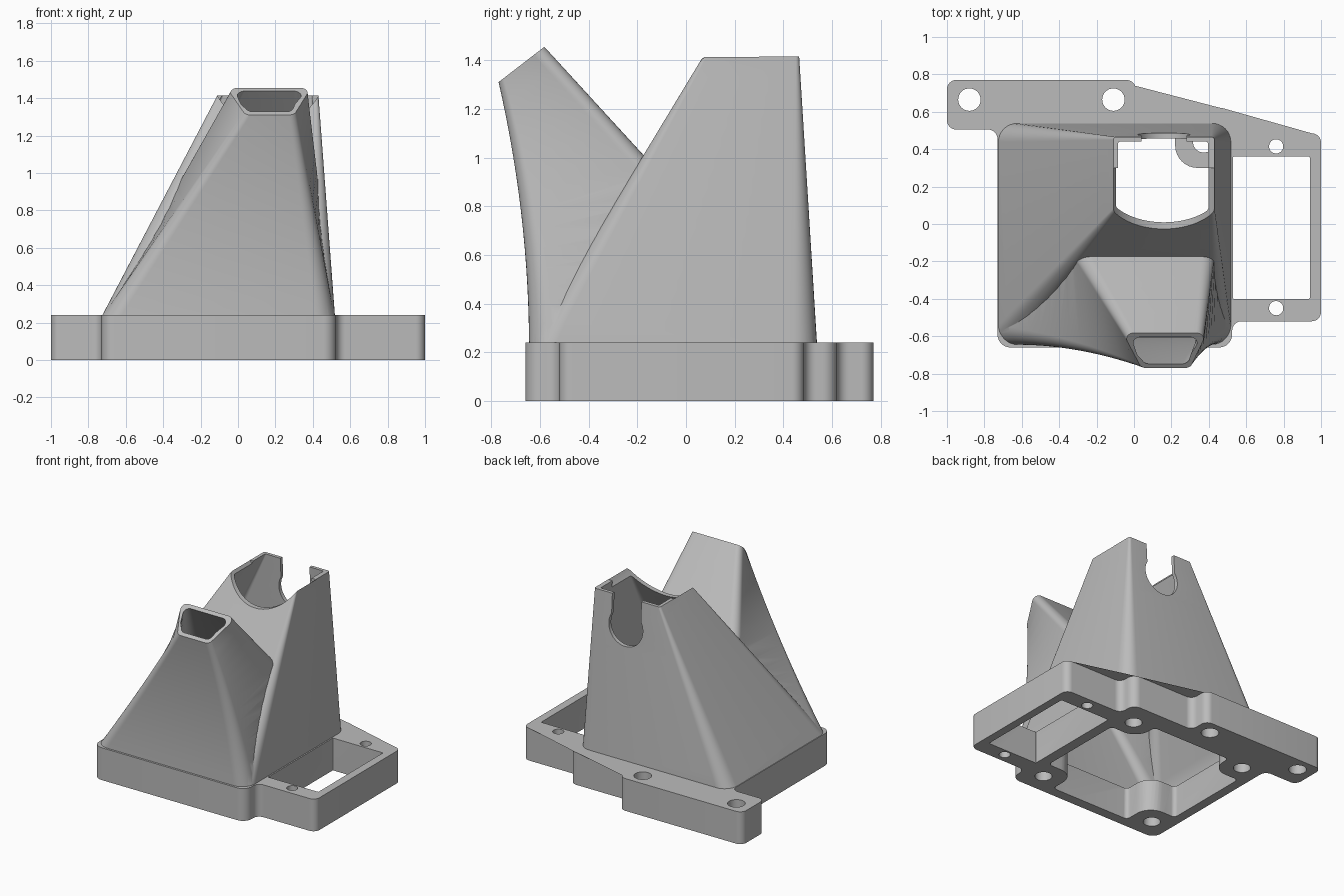
import bpy, bmesh, math
from mathutils import Vector

if "Cube" in bpy.data.objects:
    bpy.data.objects.remove(bpy.data.objects["Cube"])

grey = bpy.data.materials.new("plain_grey")
grey.diffuse_color = (0.5, 0.5, 0.5, 1)
grey.use_nodes = True
grey.node_tree.nodes["Principled BSDF"].inputs["Base Color"].default_value = grey.diffuse_color


def rounded(corners, seg=8):
    """Closed 2D outline from (x, y, radius) corners, with true arcs."""
    out = []
    n = len(corners)
    for i, (x, y, r) in enumerate(corners):
        p = Vector((x, y))
        a = (Vector(corners[i - 1][:2]) - p).normalized()
        b = (Vector(corners[(i + 1) % n][:2]) - p).normalized()
        half = a.angle(b) / 2
        c = p + (a + b).normalized() * (r / math.sin(half))
        d = r / math.tan(half)
        va, vb = p + a * d - c, p + b * d - c
        start = math.atan2(va.y, va.x)
        turn = math.atan2(va.x * vb.y - va.y * vb.x, va.dot(vb))
        for k in range(seg + 1):
            t = start + turn * k / seg
            out.append(c + Vector((math.cos(t), math.sin(t))) * r)
    return out


def skin(name, rings):
    """Solid through a stack of rings with equal point counts."""
    bm = bmesh.new()
    rows = [[bm.verts.new(p) for p in ring] for ring in rings]
    n = len(rows[0])
    for lo, hi in zip(rows, rows[1:]):
        for i in range(n):
            j = (i + 1) % n
            bm.faces.new((lo[i], lo[j], hi[j], hi[i]))
    bm.faces.new(rows[0][::-1])
    bm.faces.new(rows[-1])
    bmesh.ops.triangulate(bm, faces=bm.faces[:])
    bmesh.ops.recalc_face_normals(bm, faces=bm.faces[:])
    me = bpy.data.meshes.new(name)
    bm.to_mesh(me)
    bm.free()
    ob = bpy.data.objects.new(name, me)
    me.materials.append(grey)
    bpy.context.collection.objects.link(ob)
    return ob


def prism(name, outline, z0, z1):
    return skin(name, [[(p.x, p.y, z) for p in outline] for z in (z0, z1)])


def circle(x, y, r, n=32):
    return [Vector((x + r * math.cos(2 * math.pi * i / n),
                    y + r * math.sin(2 * math.pi * i / n))) for i in range(n)]


def along_y(name, outline, y0, y1):
    """Prism of an x-z outline running along y."""
    return skin(name, [[(p.x, y, p.y) for p in outline] for y in (y0, y1)])


def rect(x0, x1, y0, y1, r):
    return rounded([(x0, y0, r), (x1, y0, r), (x1, y1, r), (x0, y1, r)])


def loft(name, foot, top, skirt, end=1.0, sag=0.0, steps=14):
    """Duct solid from a foot outline to a 3D top ring, front side bowed in."""
    rings = [[(p.x, p.y, skirt) for p in foot]]
    for k in range(steps + 1):
        t = end * k / steps
        ring = []
        for p, q in zip(foot, top):
            v = Vector((p.x, p.y, 0.24)).lerp(q, t)
            front = min(1, max(0, (0.54 - p.y) / 1.19))
            v.y += 4 * t * (1 - t) * sag * front
            ring.append(v)
        rings.append(ring)
    return skin(name, rings)


def combine(target, tool, operation):
    mod = target.modifiers.new("cut", 'BOOLEAN')
    mod.operation = operation
    mod.solver = 'EXACT'
    mod.object = tool
    bpy.context.view_layer.objects.active = target
    bpy.ops.object.modifier_apply(modifier=mod.name)
    bpy.data.objects.remove(tool)


# Mounting base with its screw tab and side frame
body = prism("duct_body", rounded([
    (-1, 0.77, 0.05), (-1, 0.505, 0.05), (-0.73, 0.505, 0.05), (-0.73, -0.66, 0.07),
    (0.525, -0.66, 0.07), (0.525, -0.52, 0.05), (1, -0.52, 0.05), (1, 0.485, 0.05),
    (0.525, 0.485, 0.05), (0.525, 0.62, 0.06), (0.01, 0.62, 0.05), (0.01, 0.77, 0.05)]),
    0, 0.24)


# Outlet rings: flat top of the rear duct, tilted mouth of the front duct
def rear_top(x0, x1, y0, y1, r):
    return [Vector((p.x, p.y, 1.415)) for p in rect(x0, x1, y0, y1, r)]


def mouth(inset):
    i = inset
    pts = rounded([(0.04 + i * 0.6, i, 0.04), (0.30 - i * 0.6, i, 0.04),
                   (0.39 - i * 1.2, 0.235 - i, 0.04), (-0.06 + i * 1.2, 0.235 - i, 0.04)])
    return [Vector((p.x, -0.77 + p.y * 0.80, 1.31 + p.y * 0.617)) for p in pts]


# Outer shells
combine(body, loft("rear_shell", rect(-0.725, 0.518, -0.64, 0.538, 0.1),
                   rear_top(-0.11, 0.43, 0.07, 0.465, 0.015), 0.15), 'UNION')
combine(body, loft("front_shell", rect(-0.722, 0.515, -0.645, 0.53, 0.1),
                   mouth(0), 0.17, sag=0.03), 'UNION')

# Hollow insides
combine(body, loft("rear_hollow", rect(-0.685, 0.478, -0.60, 0.498, 0.08),
                   rear_top(-0.085, 0.395, 0.105, 0.44, 0.01), 0.235, end=1.03), 'DIFFERENCE')
combine(body, loft("front_hollow", rect(-0.68, 0.475, -0.605, 0.485, 0.08),
                   mouth(0.028), 0.237, end=1.03, sag=0.03), 'DIFFERENCE')

# Inlet through the base, leaving a screw boss in each corner
x0, x1, y0, y1 = -0.66, 0.45, -0.585, 0.475
bx0, bx1, by0, by1 = -0.43, 0.22, -0.36, 0.30
s, b = 0.03, 0.12
combine(body, prism("inlet", rounded([
    (bx0, y0, s), (bx1, y0, s), (bx1, by0, b), (x1, by0, s), (x1, by1, s), (bx1, by1, b),
    (bx1, y1, s), (bx0, y1, s), (bx0, by1, b), (x0, by1, s), (x0, by0, s), (bx0, by0, b)]),
    -0.1, 0.25), 'DIFFERENCE')

# Window of the side frame
combine(body, prism("window", rect(0.528, 0.94, -0.40, 0.36, 0.005), -0.1, 0.4), 'DIFFERENCE')

# Screw holes: tab, side frame, and the four bosses
holes = [(-0.88, 0.665, 0.06, 0.4), (-0.11, 0.665, 0.06, 0.4),
         (0.76, 0.415, 0.038, 0.4), (0.76, -0.45, 0.038, 0.4)]
holes += [(x, y, 0.058, 0.26) for x in (-0.58, 0.373) for y in (-0.505, 0.44)]
for x, y, r, top in holes:
    combine(body, prism("hole", circle(x, y, r), -0.1, top), 'DIFFERENCE')

# Round saddle in the front wall of the rear duct
combine(body, along_y("saddle", circle(0.16, 1.565, 0.31, 64), -0.3, 0.3), 'DIFFERENCE')

# Keyhole notch in its back wall
combine(body, along_y("notch", circle(0.16, 1.20, 0.14, 40), 0.3, 0.7), 'DIFFERENCE')
combine(body, along_y("notch_slot", rect(0.04, 0.28, 1.2, 1.6, 0.01), 0.3, 0.7), 'DIFFERENCE')

# Smooth walls with crisp edges
bpy.ops.object.select_all(action='DESELECT')
body.select_set(True)
bpy.context.view_layer.objects.active = body
bpy.ops.object.shade_smooth_by_angle(angle=math.radians(30))
